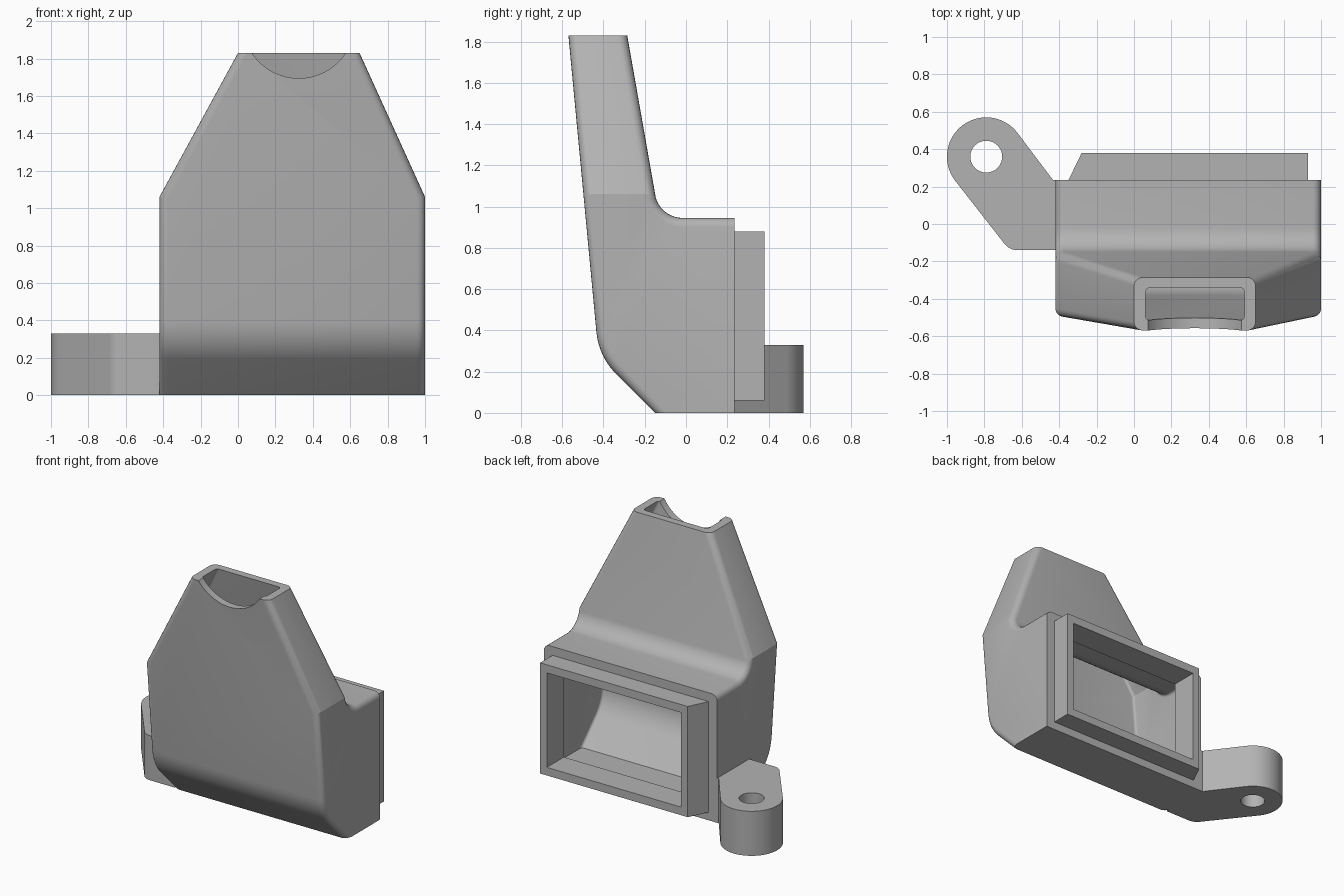
import bpy, bmesh
from math import sin, cos, radians, tan
from mathutils import Vector

if "Cube" in bpy.data.objects:
    bpy.data.objects.remove(bpy.data.objects["Cube"])

grey = bpy.data.materials.new("plain grey")
grey.use_nodes = True
grey.diffuse_color = (0.45, 0.45, 0.45, 1)
grey.node_tree.nodes["Principled BSDF"].inputs["Base Color"].default_value = (0.45, 0.45, 0.45, 1)

WALL = 0.055
BACK = 0.235


def fillet(a, b, c, r, n=10):
    """Points of an arc of radius r rounding corner b between a and c."""
    a, b, c = Vector(a), Vector(b), Vector(c)
    u, v = (a - b).normalized(), (c - b).normalized()
    half = u.angle(v) / 2
    centre = b + (u + v).normalized() * (r / sin(half))
    p, q = b + u * (r / tan(half)) - centre, b + v * (r / tan(half)) - centre
    ang = p.angle(q)
    return [centre + (p * sin(ang * (1 - i / n)) + q * sin(ang * i / n)) / sin(ang)
            for i in range(n + 1)]


def inset(points, d):
    """Mitred inward offset of a counter-clockwise outline."""
    pts, out = [Vector(p) for p in points], []
    for i, p in enumerate(pts):
        e, f = (p - pts[i - 1]).normalized(), (pts[(i + 1) % len(pts)] - p).normalized()
        m, n = Vector((-e.y, e.x)), Vector((-f.y, f.x))
        out.append(p + (m + n) * (d / (1 + m.dot(n))))
    return out


def prism(bm, outline, place, lo, hi):
    """Extrude a 2D outline; place maps (u, v, depth) to a 3D point."""
    rings = [[bm.verts.new(place(p[0], p[1], d)) for p in outline] for d in (lo, hi)]
    for ring in rings:
        bm.faces.new(ring)
    n = len(outline)
    for i in range(n):
        j = (i + 1) % n
        bm.faces.new((rings[0][i], rings[0][j], rings[1][j], rings[1][i]))
    bmesh.ops.recalc_face_normals(bm, faces=bm.faces)


def finish(bm, name):
    mesh = bpy.data.meshes.new(name)
    bmesh.ops.recalc_face_normals(bm, faces=bm.faces)
    bm.to_mesh(mesh)
    bm.free()
    mesh.materials.append(grey)
    ob = bpy.data.objects.new(name, mesh)
    bpy.context.collection.objects.link(ob)
    return ob


def solid(name, outline, place, lo, hi):
    bm = bmesh.new()
    prism(bm, outline, place, lo, hi)
    return finish(bm, name)


def along_x(u, v, d):
    return (d, u, v)


def along_y(u, v, d):
    return (u, d, v)


def along_z(u, v, d):
    return (u, v, d)


def circle(x, y, r, n=64, start=0, end=360):
    return [(x + r * cos(radians(start + (end - start) * i / n)),
             y + r * sin(radians(start + (end - start) * i / n))) for i in range(n)]


def duct(name, wall, top, radius):
    """Side profile extruded across, trimmed by the front outline, edges rounded."""
    k = top - 1.83
    front_top, back_top = (-0.57 - 0.094 * k, top), (-0.285 - 0.175 * k, top)
    foot, heel, neck, shelf = (-0.15, 0), (-0.423, 0.273), (-0.13, 0.945), (BACK, 0.945)
    side = [foot, (BACK, 0), shelf]
    side += fillet(shelf, neck, back_top, 0.135)
    side += [back_top, front_top]
    side += fillet(front_top, heel, foot, 0.33)
    front = [(-0.42, 0), (1, 0), (1, 1.06), (0.65 - 0.455 * k, top),
             (0.545 * k, top), (-0.42, 1.06)]
    side, front = inset(side, wall), inset(front, wall)
    bm = bmesh.new()
    prism(bm, side, along_x, -2, 2)
    for i in (1, 2, 4, 5):
        a, b = front[i], front[(i + 1) % 6]
        out = Vector((b.y - a.y, 0, a.x - b.x))
        cut = bmesh.ops.bisect_plane(bm, geom=bm.verts[:] + bm.edges[:] + bm.faces[:],
                                     plane_co=(a.x, 0, a.y), plane_no=out, clear_outer=True)
        rim = [e for e in bm.edges if e.is_boundary]
        bmesh.ops.edgeloop_fill(bm, edges=rim)
    bmesh.ops.remove_doubles(bm, verts=bm.verts, dist=0.008)
    bmesh.ops.recalc_face_normals(bm, faces=bm.faces)
    ymax = max(v.co.y for v in bm.verts) - 0.001
    zmin = min(v.co.z for v in bm.verts) + 0.001
    zmax = max(v.co.z for v in bm.verts) - 0.001
    rounded = []
    for e in bm.edges:
        nx = sorted(abs(f.normal.x) for f in e.link_faces)
        p, q = (v.co for v in e.verts)
        flat_end = (min(p.y, q.y) > ymax or max(p.z, q.z) < zmin or min(p.z, q.z) > zmax)
        if nx[0] < 0.1 and nx[-1] > 0.5 and not flat_end:
            rounded.append(e)
    bmesh.ops.bevel(bm, geom=rounded, offset=radius, segments=5, profile=0.5,
                    affect='EDGES', clamp_overlap=False)
    return finish(bm, name)


def subtract(ob, cutter):
    mod = ob.modifiers.new("cut", 'BOOLEAN')
    mod.operation, mod.solver, mod.object = 'DIFFERENCE', 'EXACT', cutter
    bpy.context.view_layer.objects.active = ob
    bpy.ops.object.modifier_apply(modifier=mod.name)


# Hollow duct body
body = duct("duct_body", 0, 1.83, 0.045)
cavity = duct("cavity_cutter", WALL, 2.0, 0.02)

# Rectangular outlet frame with one slanted end
frame = solid("outlet_frame", [(-0.35, BACK), (0.93, BACK), (0.93, 0.38), (-0.28, 0.38)],
              along_z, 0.06, 0.88)
opening = solid("opening_cutter", [(-0.225, 0.12), (0.875, 0.12), (0.875, 0.82), (-0.225, 0.82)],
                along_y, 0.1, 0.5)

# Curved notch in the front of the top rim
notch = solid("notch_cutter", circle(0.325, 1.995, 0.3, 96), along_y, -0.8, -0.43)

# Mounting lug with a bolt hole
left_tangent = circle(-0.79, 0.36, 0.21, 1, 218)[0]
lug_outline = circle(-0.79, 0.36, 0.21, 40, 37, 218) + [left_tangent]
lug_outline += fillet(left_tangent, (-0.666, -0.14), (-0.42, -0.14), 0.09)
lug_outline += [(-0.42, -0.14), (-0.42, BACK), (-0.433, BACK)]
lug = solid("mounting_lug", lug_outline, along_z, 0, 0.33)
hole = solid("hole_cutter", circle(-0.79, 0.36, 0.085), along_z, -0.1, 0.5)

for part, cutters in ((body, (cavity, opening, notch)), (frame, (opening,)), (lug, (hole,))):
    for cutter in cutters:
        subtract(part, cutter)
for cutter in (cavity, opening, notch, hole):
    bpy.data.objects.remove(cutter)

# Smooth the rounded faces, keep hard edges
for part in (body, frame, lug):
    bpy.ops.object.select_all(action='DESELECT')
    part.select_set(True)
    bpy.context.view_layer.objects.active = part
    bpy.ops.object.shade_smooth_by_angle(angle=radians(20))
